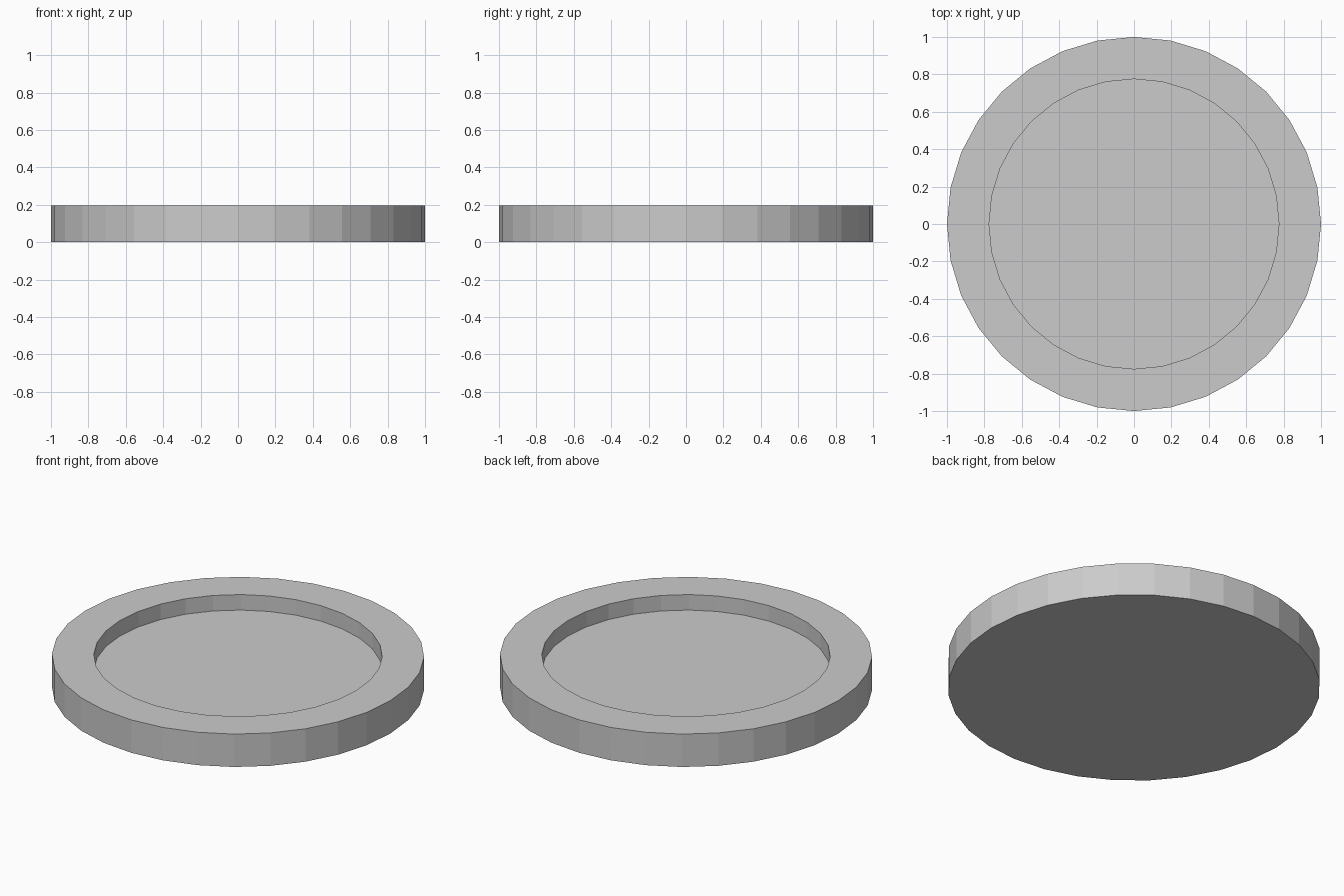
import bpy, bmesh
from math import cos, sin, tau

if "Cube" in bpy.data.objects:
    bpy.data.objects.remove(bpy.data.objects["Cube"])

SIDES = 32
# Half profile (radius, z): underside rim, outer top, inner top, recessed floor
PROFILE = [(1.0, 0.0), (1.0, 0.195), (0.775, 0.195), (0.775, 0.103)]

bm = bmesh.new()
rings = [[bm.verts.new((r * cos(tau * i / SIDES), r * sin(tau * i / SIDES), z))
          for i in range(SIDES)] for r, z in PROFILE]

# Outer wall, flat rim and inner wall
for a, b in zip(rings, rings[1:]):
    for i in range(SIDES):
        j = (i + 1) % SIDES
        bm.faces.new((a[i], a[j], b[j], b[i]))

# Underside and recessed floor
bm.faces.new(rings[0][::-1])
bm.faces.new(rings[-1])
bmesh.ops.recalc_face_normals(bm, faces=bm.faces)

mesh = bpy.data.meshes.new("shallow_dish")
bm.to_mesh(mesh)
bm.free()
bpy.context.collection.objects.link(bpy.data.objects.new("shallow_dish", mesh))
